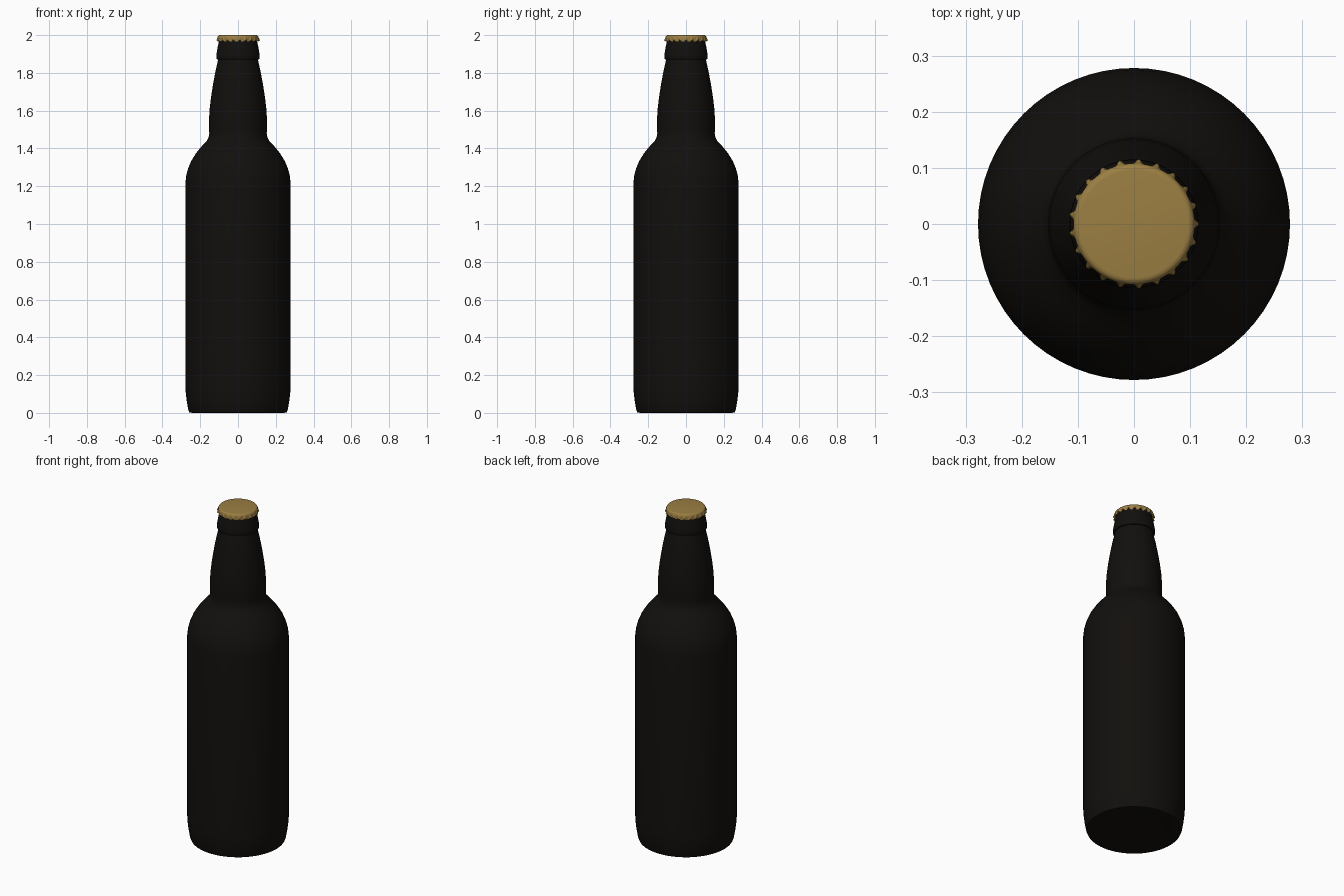
import bpy, bmesh, math

if "Cube" in bpy.data.objects:
    bpy.data.objects.remove(bpy.data.objects["Cube"])


def material(name, color):
    m = bpy.data.materials.new(name)
    m.diffuse_color = (*color, 1)
    m.use_nodes = True
    m.node_tree.nodes["Principled BSDF"].inputs["Base Color"].default_value = m.diffuse_color
    return m


def revolve(name, rings, n, mat, angle=40):
    """Lathe: each ring is (radius, z) or a function of the angle giving (radius, z)."""
    bm = bmesh.new()
    loops = []
    for ring in rings:
        loop = []
        for i in range(n):
            a = 2 * math.pi * i / n
            r, z = ring(a) if callable(ring) else ring
            loop.append(bm.verts.new((r * math.cos(a), r * math.sin(a), z)))
        loops.append(loop)
    for lo, hi in zip(loops, loops[1:]):
        for i in range(n):
            j = (i + 1) % n
            bm.faces.new((lo[i], lo[j], hi[j], hi[i]))
    bm.faces.new(loops[0][::-1])
    bm.faces.new(loops[-1])
    me = bpy.data.meshes.new(name)
    bm.to_mesh(me)
    bm.free()
    me.materials.append(mat)
    ob = bpy.data.objects.new(name, me)
    bpy.context.collection.objects.link(ob)
    bpy.ops.object.select_all(action='DESELECT')
    bpy.context.view_layer.objects.active = ob
    ob.select_set(True)
    bpy.ops.object.shade_smooth_by_angle(angle=math.radians(angle))
    return ob


glass = material("dark_glass", (0.006, 0.005, 0.004))
gold = material("gold_metal", (0.33, 0.21, 0.055))

# Bottle: base, body, shoulder, neck and lip collar
profile = [
    (0.10, 0.012), (0.20, 0.008), (0.24, 0.0), (0.258, 0.002), (0.263, 0.015),
    (0.271, 0.06), (0.277, 0.11), (0.278, 0.14), (0.278, 1.22),
    (0.274, 1.256), (0.264, 1.295), (0.247, 1.335), (0.222, 1.375),
    (0.192, 1.412), (0.165, 1.441), (0.156, 1.458), (0.152, 1.48),
    (0.153, 1.505), (0.153, 1.56), (0.150, 1.61), (0.143, 1.67),
    (0.132, 1.74), (0.119, 1.81), (0.105, 1.872),
    (0.112, 1.872), (0.115, 1.878), (0.114, 1.9), (0.107, 1.94),
    (0.101, 1.968), (0.097, 1.985),
]
revolve("bottle", profile, 64, glass)

# Crown cap: round top, crimped skirt with 21 flared teeth
TEETH = 21


def crimp(base, flare, z, drop):
    def ring(a):
        t = (0.5 + 0.5 * math.cos(TEETH * a)) ** 2.5
        return base + flare * t, z - drop * (1 - t)
    return ring


revolve("crown_cap", [
    (0.098, 1.978), crimp(0.105, 0.009, 1.974, 0.006),
    crimp(0.107, 0.009, 1.972, 0.006), crimp(0.108, 0.004, 1.982, 0.003),
    (0.108, 1.989), (0.106, 1.995), (0.102, 1.999), (0.096, 2.0),
], TEETH * 10, gold)
